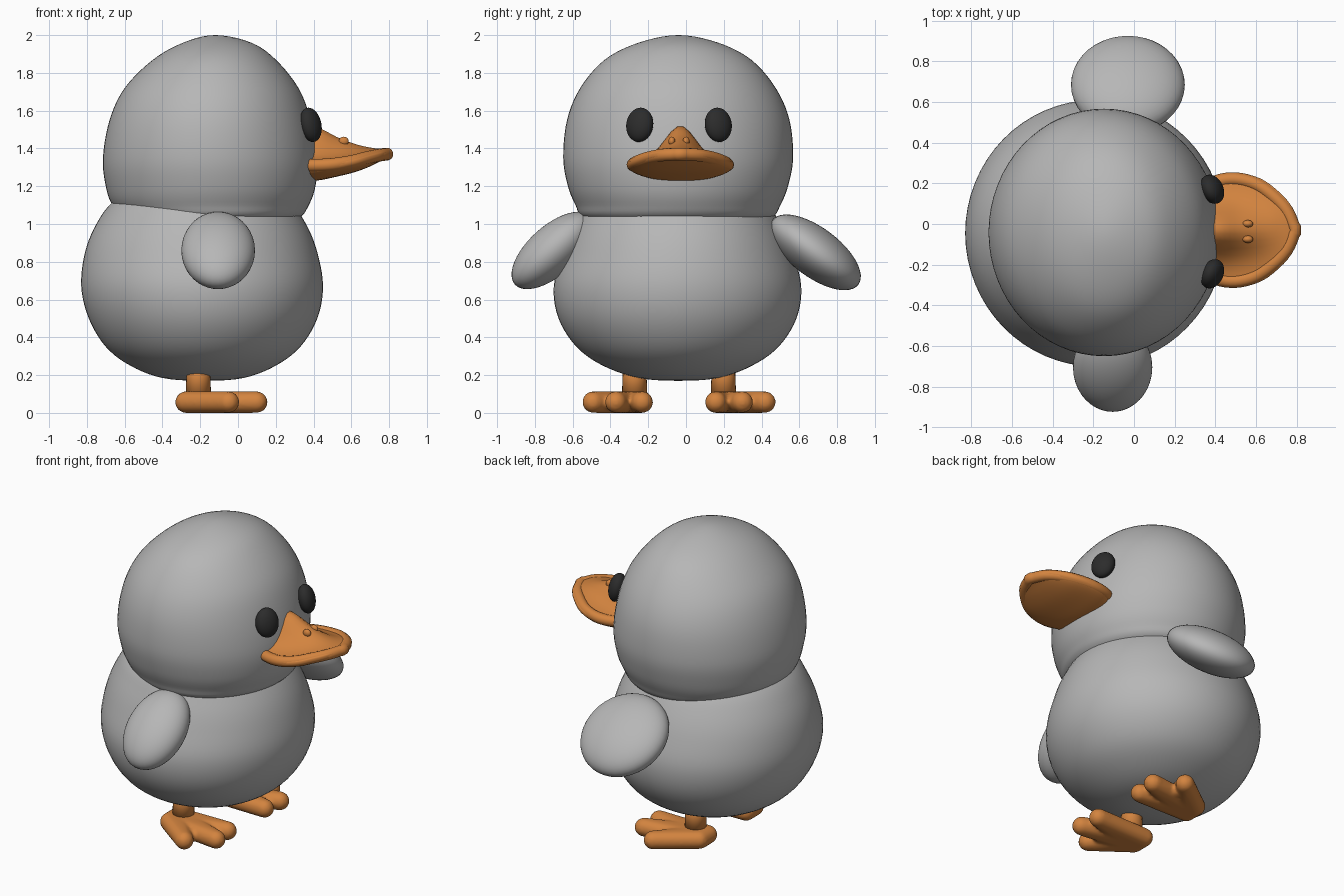
import bpy, bmesh
from math import cos, sin, pi, exp, radians
from mathutils import Vector, Matrix

if "Cube" in bpy.data.objects:
    bpy.data.objects.remove(bpy.data.objects["Cube"], do_unlink=True)

MID_Y = -0.037  # symmetry plane between the eyes and feet


def material(name, rgb):
    mat = bpy.data.materials.new(name)
    mat.use_nodes = True
    color = (*rgb, 1)
    mat.diffuse_color = color
    mat.node_tree.nodes["Principled BSDF"].inputs["Base Color"].default_value = color
    return mat


GREY = material("plumage grey", (0.47, 0.47, 0.47))
ORANGE = material("beak orange", (0.65, 0.23, 0.05))
BLACK = material("eye black", (0.025, 0.025, 0.025))


def finish(name, bm, mat):
    bmesh.ops.recalc_face_normals(bm, faces=bm.faces[:])
    mesh = bpy.data.meshes.new(name)
    for face in bm.faces:
        face.smooth = True
    bm.to_mesh(mesh)
    bm.free()
    mesh.materials.append(mat)
    obj = bpy.data.objects.new(name, mesh)
    bpy.context.collection.objects.link(obj)
    return obj


def smooth_rows(rows, steps, before=None, after=None):
    """Catmull-Rom interpolation of profile rows."""
    pts = [before or rows[0], *rows, after or rows[-1]]
    out = []
    for a, b, c, d in zip(pts, pts[1:], pts[2:], pts[3:]):
        for i in range(steps):
            t = i / steps
            out.append([q + t / 2 * (r - p + t * (2*p - 5*q + 4*r - s + t * (3*(q - r) + s - p)))
                        for p, q, r, s in zip(a, b, c, d)])
    return out + [list(rows[-1])]


def loft(name, rings, mat):
    bm = bmesh.new()
    loops = [[bm.verts.new(p) for p in ring] for ring in rings]
    for a, b in zip(loops, loops[1:]):
        for i in range(len(a)):
            j = (i + 1) % len(a)
            bm.faces.new((a[i], a[j], b[j], b[i]))
    bm.faces.new(loops[0])
    bm.faces.new(loops[-1])
    bmesh.ops.remove_doubles(bm, verts=bm.verts[:], dist=0.0005)
    return finish(name, bm, mat)


def across_pole(row):
    """The same row seen past the pole, so the cap stays round."""
    z, x0, x1, y0, y1 = row
    return (z, x1, x0, y1, y0)


def round_form(name, rows):
    """Rows are height, back, front, right and left extents."""
    rings = []
    for z, x0, x1, y0, y1 in smooth_rows(rows, 5, across_pole(rows[1]), across_pole(rows[-2])):
        rings.append([((x0 + x1) / 2 + (x1 - x0) / 2 * cos(a),
                       (y0 + y1) / 2 + (y1 - y0) / 2 * sin(a), z)
                      for a in (2 * pi * i / 64 for i in range(64))])
    return loft(name, rings, GREY)


def ellipsoid(name, center, radii, rotation, mat):
    bm = bmesh.new()
    bmesh.ops.create_uvsphere(bm, u_segments=40, v_segments=24, radius=1)
    bm.transform(Matrix.Translation(center) @ rotation @ Matrix.Diagonal((*radii, 1)))
    return finish(name, bm, mat)


# Body and head, overlapping at the neck crease
round_form("body", [
    (.17, -.18, -.18, -.04, -.04), (.185, -.40, .03, -.25, .17),
    (.25, -.57, .20, -.44, .35), (.35, -.70, .33, -.58, .49),
    (.50, -.79, .42, -.675, .585), (.67, -.83, .45, -.70, .61),
    (.85, -.81, .42, -.65, .565), (1.0, -.75, .36, -.59, .50),
    (1.12, -.66, .27, -.52, .42), (1.22, -.50, .10, -.36, .28),
    (1.25, -.18, -.18, -.04, -.04)])
round_form("head", [
    (.92, -.15, -.15, -.04, -.04), (.95, -.45, .15, -.35, .27),
    (1.03, -.59, .32, -.54, .45), (1.10, -.665, .375, -.585, .50),
    (1.2, -.70, .41, -.625, .54), (1.35, -.715, .42, -.65, .567),
    (1.55, -.68, .385, -.63, .548), (1.72, -.60, .32, -.56, .475),
    (1.87, -.45, .20, -.43, .345), (1.96, -.29, .07, -.25, .17),
    (2.0, -.12, -.12, -.04, -.04)])

# Wings, one slightly larger and more raised
ellipsoid("right_wing", (-.105, -.705, .86), (.195, .27, .13),
          Matrix.Rotation(radians(42), 4, "X"), GREY)
ellipsoid("left_wing", (-.03, .685, .85), (.28, .285, .13),
          Matrix.Rotation(radians(-37), 4, "X"), GREY)

# Beak: position, half width, rim, ridge and underside heights
beak = smooth_rows([
    (.30, .20, 1.31, 1.52, 1.22), (.42, .265, 1.31, 1.515, 1.23),
    (.52, .28, 1.315, 1.465, 1.25), (.62, .255, 1.33, 1.425, 1.275),
    (.70, .20, 1.35, 1.405, 1.305), (.77, .125, 1.365, 1.395, 1.34),
    (.81, .03, 1.37, 1.385, 1.355)], 4)
rings = []
for x, w, rim, ridge, under in beak:
    ring = []
    for i in range(48):
        a = 2 * pi * (i + 0.5) / 48
        y, s = w * cos(a), sin(a)
        if s > 0:
            z = rim + .03 * s ** .5 + (ridge - rim - .03) * exp(-(y / .115) ** 2) * min(1, 2 * s)
        else:
            z = rim - (rim - under) * (-s) ** .8
        ring.append((x, y - .03, z))
    rings.append(ring)
loft("beak", rings, ORANGE)

# Rolled lip around the beak edge
edge = [(x - .02, max(w - .03, .01), rim) for x, w, rim, _, _ in beak]
path = [(x, w - .03, z) for x, w, z in edge] + [(x, -w - .03, z) for x, w, z in reversed(edge)]
curve = bpy.data.curves.new("beak_lip", "CURVE")
curve.dimensions = "3D"
curve.bevel_depth = .034
curve.bevel_resolution = 4
curve.use_fill_caps = True
spline = curve.splines.new("POLY")
spline.points.add(len(path) - 1)
for point, co in zip(spline.points, path):
    point.co = (*co, 1)
curve.materials.append(ORANGE)
lip = bpy.data.objects.new("beak_lip", curve)
bpy.context.collection.objects.link(lip)
bpy.ops.object.select_all(action="DESELECT")
lip.select_set(True)
bpy.context.view_layer.objects.active = lip
bpy.ops.object.convert(target="MESH")
bpy.ops.object.shade_smooth()


def add_hull(bm, balls):
    """Convex skin around a set of balls."""
    ball = bmesh.new()
    bmesh.ops.create_icosphere(ball, subdivisions=3, radius=1)
    verts = [bm.verts.new(center + v.co * radius) for center, radius in balls for v in ball.verts]
    ball.free()
    bmesh.ops.convex_hull(bm, input=verts)
    loose = [v for v in bm.verts if not v.link_faces]
    bmesh.ops.delete(bm, geom=loose, context="VERTS")


for side, s in (("left", 1), ("right", -1)):
    def at(x, y, z):
        return Vector((x, MID_Y + s * y, z))

    # Eye
    ellipsoid(side + "_eye", at(.385, .208, 1.525), (.052, .075, .092),
              Matrix.Rotation(radians(25 * s), 4, "Z") @ Matrix.Rotation(radians(-12), 4, "Y"), BLACK)
    # Nostril bump
    ellipsoid(side + "_nostril", at(.56, .038, 1.438), (.026, .018, .024), Matrix.Identity(4), ORANGE)

    # Leg
    bm = bmesh.new()
    bmesh.ops.create_cone(bm, cap_ends=True, segments=24, radius1=.068, radius2=.06, depth=.2,
                          matrix=Matrix.Translation(at(-.21, .235, .18)))
    finish(side + "_leg", bm, ORANGE)

    # Foot: three fanned toes and a low web, fused into one skin
    r = .057
    heel = [(at(-.275, .20, r), r), (at(-.275, .29, r), r)]
    tips = [at(.085, .195, r), at(.10, .335, r), at(-.05, .455, r)]
    bm = bmesh.new()
    for tip in tips:
        add_hull(bm, heel + [(tip, r)])
    center = at(-.26, .25, .05)
    add_hull(bm, [(center, .045)] + [(center.lerp(t, .72), .042) for t in tips])
    foot = finish(side + "_foot", bm, ORANGE)
    remesh = foot.modifiers.new("fuse", "REMESH")
    remesh.mode = "VOXEL"
    remesh.voxel_size = .011
    remesh.use_smooth_shade = True
    soften = foot.modifiers.new("soften", "SMOOTH")
    soften.iterations = 4
